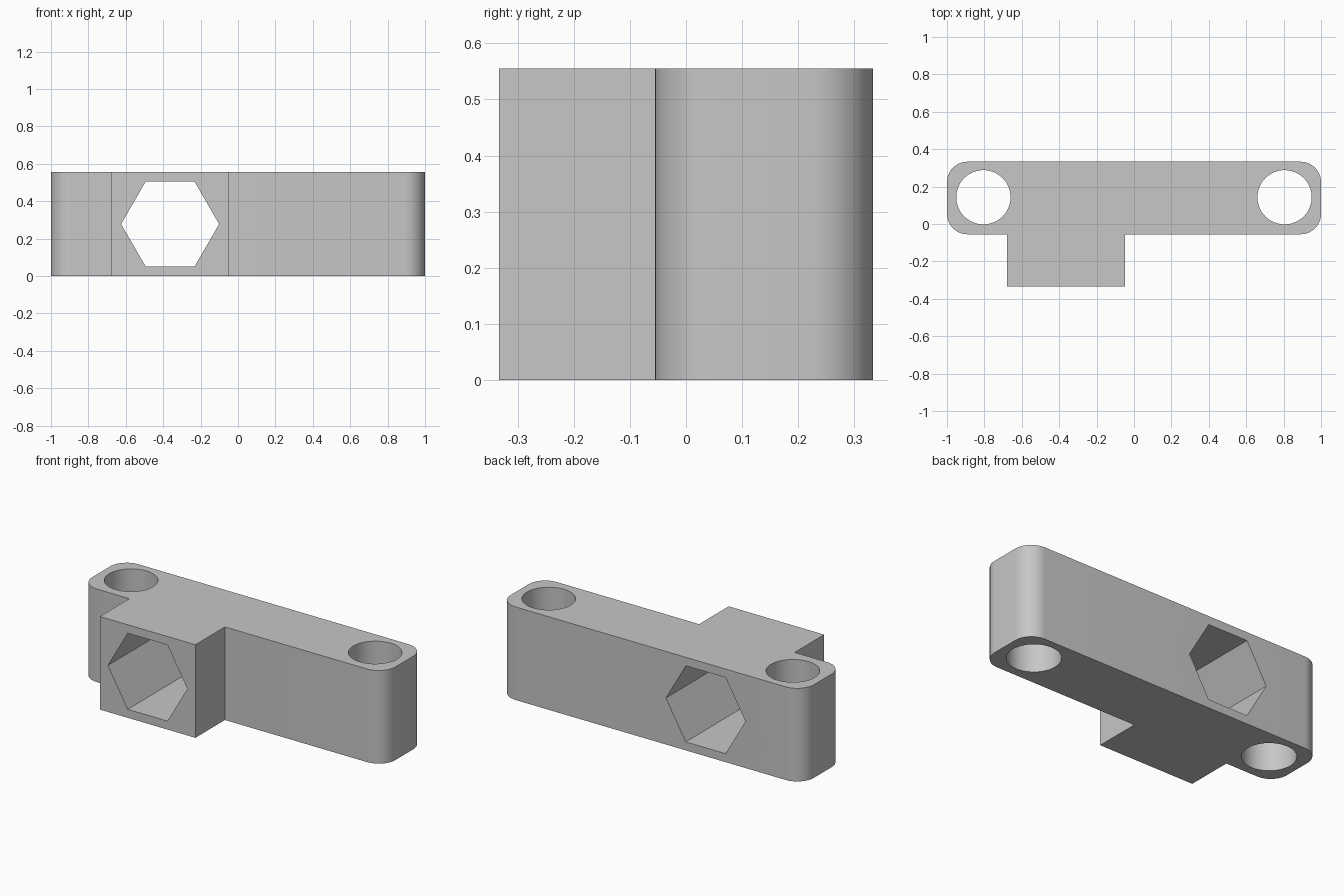
import bpy
import bmesh
from math import cos, sin, pi, radians
from mathutils import Matrix

HEIGHT = 0.555
FRONT, BACK = -0.055, 0.333      # bar depth limits
BLOCK_LEFT, BLOCK_RIGHT, BLOCK_FRONT = -0.678, -0.048, -0.333
CORNER = 0.11
HOLE_X, HOLE_Y, HOLE_R = 0.805, 0.143, 0.145
HEX_X, HEX_R = -0.363, 0.262

cube = bpy.data.objects.get("Cube")
if cube:
    bpy.data.objects.remove(cube, do_unlink=True)

grey = bpy.data.materials.new("plain grey")
grey.use_nodes = True
colour = (0.57, 0.57, 0.57, 1)
grey.diffuse_color = colour
grey.node_tree.nodes["Principled BSDF"].inputs["Base Color"].default_value = colour


def make_object(name, bm):
    bmesh.ops.recalc_face_normals(bm, faces=bm.faces)
    mesh = bpy.data.meshes.new(name)
    bm.to_mesh(mesh)
    bm.free()
    mesh.materials.append(grey)
    obj = bpy.data.objects.new(name, mesh)
    bpy.context.collection.objects.link(obj)
    return obj


def corner_arc(cx, cy, start, steps=12):
    angles = [start + pi / 2 * i / steps for i in range(steps + 1)]
    return [(cx + CORNER * cos(a), cy + CORNER * sin(a)) for a in angles]


def cutter(name, radius, sides, matrix):
    bm = bmesh.new()
    bmesh.ops.create_cone(bm, cap_ends=True, segments=sides, radius1=radius,
                          radius2=radius, depth=2, matrix=matrix)
    obj = make_object(name, bm)
    obj.hide_render = True
    return obj


# Rounded bar with a square block on its front, extruded from one outline
x, low, high = 1 - CORNER, FRONT + CORNER, BACK - CORNER
outline = (corner_arc(x, low, -pi / 2) + corner_arc(x, high, 0)
           + corner_arc(-x, high, pi / 2) + corner_arc(-x, low, pi)
           + [(BLOCK_LEFT, FRONT), (BLOCK_LEFT, BLOCK_FRONT),
              (BLOCK_RIGHT, BLOCK_FRONT), (BLOCK_RIGHT, FRONT)])
bm = bmesh.new()
base = bm.faces.new([bm.verts.new((px, py, 0)) for px, py in outline])
top = bmesh.ops.extrude_face_region(bm, geom=[base])["geom"]
bmesh.ops.translate(bm, vec=(0, 0, HEIGHT),
                    verts=[v for v in top if isinstance(v, bmesh.types.BMVert)])
bracket = make_object("mounting_bracket", bm)

# Two upright bolt holes and a hexagonal passage from front to back
cutters = [cutter(f"{side}_hole_cutter", HOLE_R, 64,
                  Matrix.Translation((s * HOLE_X, HOLE_Y, HEIGHT / 2)))
           for side, s in (("left", 1), ("right", -1))]
cutters.append(cutter("hex_passage_cutter", HEX_R, 6,
                      Matrix.Translation((HEX_X, 0, HEIGHT / 2))
                      @ Matrix.Rotation(pi / 2, 4, "X")
                      @ Matrix.Rotation(pi / 2, 4, "Z")))

bpy.ops.object.select_all(action="DESELECT")
bracket.select_set(True)
bpy.context.view_layer.objects.active = bracket
for tool in cutters:
    cut = bracket.modifiers.new(tool.name, "BOOLEAN")
    cut.operation = "DIFFERENCE"
    cut.solver = "EXACT"
    cut.object = tool
    bpy.ops.object.modifier_apply(modifier=cut.name)
    bpy.data.objects.remove(tool, do_unlink=True)

bpy.ops.object.shade_smooth_by_angle(angle=radians(30))
